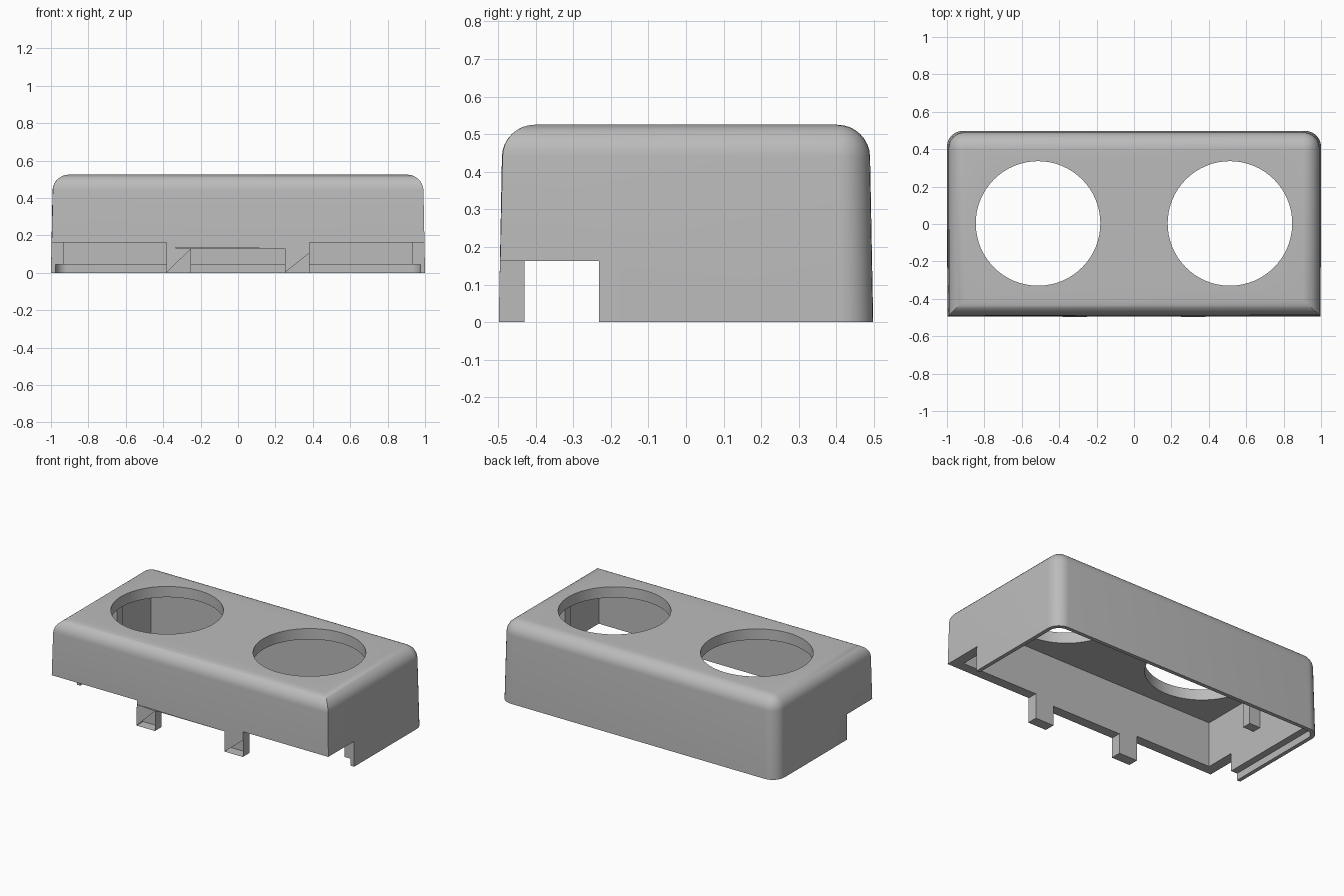
import bpy, bmesh, math
from mathutils import Vector

cube = bpy.data.objects.get("Cube")
if cube:
    bpy.data.objects.remove(cube, do_unlink=True)

grey = bpy.data.materials.new("light_grey_plastic")
grey.use_nodes = True
grey.diffuse_color = (0.5, 0.5, 0.5, 1)
grey.node_tree.nodes["Principled BSDF"].inputs["Base Color"].default_value = (0.5, 0.5, 0.5, 1)

WALL = 0.07
TOP = 0.525


def make_object(name, bm):
    bmesh.ops.recalc_face_normals(bm, faces=bm.faces[:])
    mesh = bpy.data.meshes.new(name)
    bm.to_mesh(mesh)
    bm.free()
    mesh.materials.append(grey)
    obj = bpy.data.objects.new(name, mesh)
    bpy.context.collection.objects.link(obj)
    return obj


def box_mesh(low, high, draft=0.0):
    """Box between two corners; its top is drawn in by the draft."""
    low, high = Vector(low), Vector(high)
    bm = bmesh.new()
    bmesh.ops.create_cube(bm, size=1)
    for v in bm.verts:
        up = v.co.z > 0
        for i in range(3):
            side = 1 if v.co[i] > 0 else -1
            v.co[i] = (high if side > 0 else low)[i]
            if up and i < 2:
                v.co[i] -= side * draft
    return bm


def round_edges(bm, radius, rule, segments=8):
    edges = [e for e in bm.edges if rule(*(v.co for v in e.verts))]
    bmesh.ops.bevel(bm, geom=edges, offset=radius, segments=segments,
                    profile=0.5, affect='EDGES')


def back_upright(a, b):
    return abs(a.z - b.z) > 0.01 and a.y > 0 and b.y > 0


def cut(target, cutter):
    mod = target.modifiers.new("cut", 'BOOLEAN')
    mod.operation = 'DIFFERENCE'
    mod.solver = 'EXACT'
    mod.object = cutter
    cutter.hide_render = True
    bpy.context.view_layer.objects.active = target
    bpy.ops.object.modifier_apply(modifier=mod.name)
    bpy.data.objects.remove(cutter, do_unlink=True)


# Outer cover: rounded top edges and back uprights, sharp front uprights
bm = box_mesh((-1, -0.498, 0), (1, 0.498, TOP), 0.01)
round_edges(bm, 0.085, lambda a, b: min(a.z, b.z) > 0.4 or back_upright(a, b))
cover = make_object("cover", bm)

# Hollow inside
cut(cover, make_object("cavity_cutter", box_mesh(
    (-1 + WALL, -0.43, -0.1), (1 - WALL, 0.43, TOP - WALL))))

# Thin lip around the bottom of the side and back walls
bm = box_mesh((-0.975, -0.43, -0.1), (0.975, 0.473, 0.045))
round_edges(bm, 0.065, back_upright)
cut(cover, make_object("lip_cutter", bm))

# Openings along the front, leaving two tabs
cut(cover, make_object("middle_cutter", box_mesh((-0.25, -0.6, -0.1), (0.25, -0.4, 0.13))))
for side in (-1, 1):
    xs = sorted((side * 0.383, side * 1.1))
    cut(cover, make_object("corner_cutter", box_mesh(
        (xs[0], -0.6, -0.1), (xs[1], -0.232, 0.163))))

    # Round hole through the top
    bm = bmesh.new()
    bmesh.ops.create_cone(bm, cap_ends=True, segments=64, radius1=0.333, radius2=0.333, depth=0.4)
    bmesh.ops.translate(bm, verts=bm.verts[:], vec=(side * 0.513, 0.003, TOP))
    cut(cover, make_object("hole_cutter", bm))

    # Small rib on the inside of the side wall
    xs = sorted((side * 0.852, side * 0.935))
    make_object("left_rib" if side > 0 else "right_rib", box_mesh(
        (xs[0], -0.03, 0.22), (xs[1], 0.03, TOP - WALL + 0.005)))

bpy.ops.object.select_all(action='DESELECT')
cover.select_set(True)
bpy.context.view_layer.objects.active = cover
bpy.ops.object.shade_smooth_by_angle(angle=math.radians(30))
